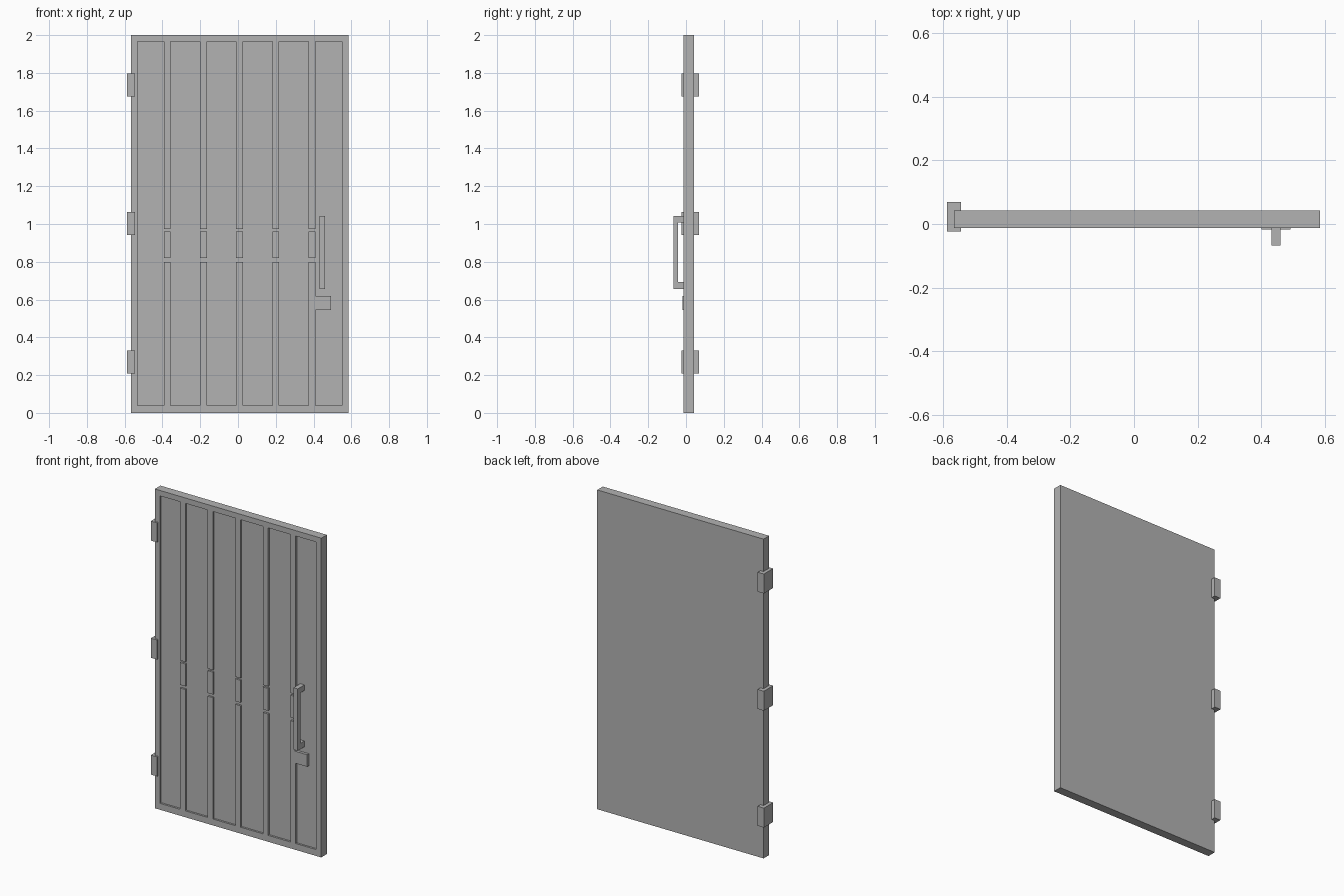
import bpy, bmesh
from mathutils import Matrix, Vector

if "Cube" in bpy.data.objects:
    bpy.data.objects.remove(bpy.data.objects["Cube"])

grey = bpy.data.materials.new("metal grey")
grey.diffuse_color = (0.45, 0.45, 0.45, 1)
grey.use_nodes = True
grey.node_tree.nodes["Principled BSDF"].inputs["Base Color"].default_value = grey.diffuse_color


def boxes(name, bounds):
    """One object made of boxes given as (x0, x1, y0, y1, z0, z1)."""
    bm = bmesh.new()
    for x0, x1, y0, y1, z0, z1 in bounds:
        mid = Vector((x0 + x1, y0 + y1, z0 + z1)) / 2
        size = (x1 - x0, y1 - y0, z1 - z0, 1)
        bmesh.ops.create_cube(bm, size=1, matrix=Matrix.Translation(mid) @ Matrix.Diagonal(size))
    mesh = bpy.data.meshes.new(name)
    bm.to_mesh(mesh)
    bm.free()
    mesh.materials.append(grey)
    ob = bpy.data.objects.new(name, mesh)
    bpy.context.collection.objects.link(ob)
    return ob


FRONT, BACK, FLOOR = -0.013, 0.042, -0.001

# Door slab
door = boxes("door_leaf", [(-0.567, 0.586, FRONT, BACK, 0, 2)])

# Recessed panels, leaving five upright slats between them
slats = [0.0085 + 0.1913 * i for i in range(-2, 3)]
left = [-0.533] + [s + 0.018 for s in slats]
right = [s - 0.018 for s in slats] + [0.55]
cuts = [(a, b, -0.1, FLOOR, 0.04, 1.966) for a, b in zip(left, right)]
panels = boxes("panel_cutter", cuts)

# Short grooves that split each slat into three pieces
grooves = boxes("groove_cutter", [(s - 0.03, s + 0.03, -0.1, FLOOR, z0, z1)
                                  for s in slats for z0, z1 in ((0.80, 0.82), (0.96, 0.973))])

for cutter in (panels, grooves):
    mod = door.modifiers.new(cutter.name, 'BOOLEAN')
    mod.operation = 'DIFFERENCE'
    mod.solver = 'EXACT'
    mod.object = cutter
    cutter.hide_render = True
    cutter.hide_set(True)

# Hinges wrapped round the left edge
for i, z in enumerate((0.27, 1.002, 1.736)):
    boxes(f"hinge_{i + 1}", [(-0.588, -0.545, -0.023, 0.069, z - 0.061, z + 0.061)])

# Pull handle: a C profile extruded sideways
profile = [(FLOOR, 0.655), (-0.067, 0.655), (-0.067, 1.043), (FLOOR, 1.043),
           (FLOOR, 1.008), (-0.042, 1.008), (-0.042, 0.692), (FLOOR, 0.692)]
bm = bmesh.new()
face = bm.faces.new([bm.verts.new((0.432, y, z)) for y, z in profile])
ext = bmesh.ops.extrude_face_region(bm, geom=[face], use_keep_orig=True)
bmesh.ops.translate(bm, vec=(0.029, 0, 0),
                    verts=[g for g in ext["geom"] if isinstance(g, bmesh.types.BMVert)])
bmesh.ops.recalc_face_normals(bm, faces=bm.faces)
mesh = bpy.data.meshes.new("pull_handle")
bm.to_mesh(mesh)
bm.free()
mesh.materials.append(grey)
bpy.context.collection.objects.link(bpy.data.objects.new("pull_handle", mesh))

# Lock plate below the handle
boxes("lock_plate", [(0.401, 0.492, -0.018, FLOOR, 0.545, 0.62)])
